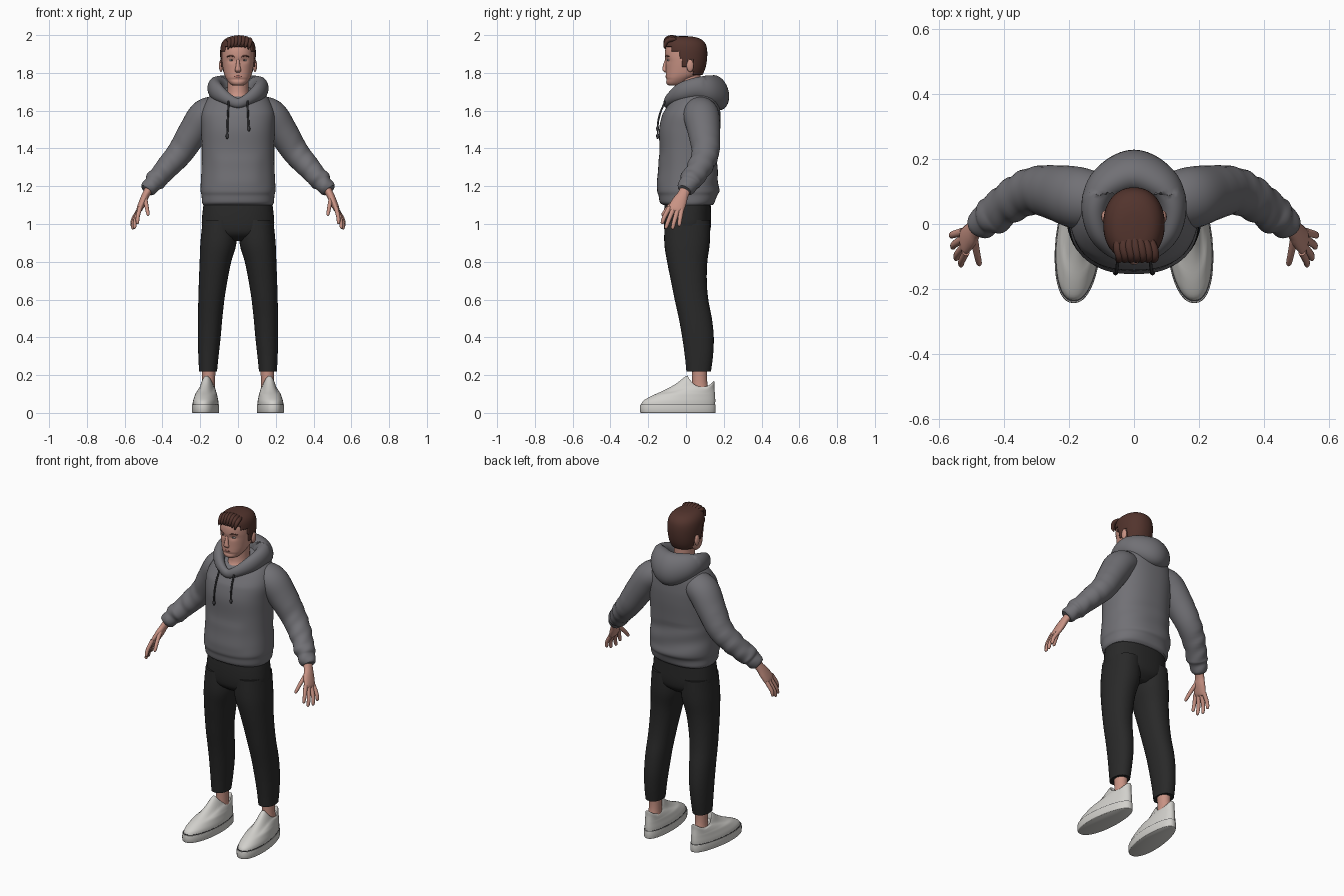
import bpy, bmesh, math
from mathutils import Vector

def mat(name, r, g, b):
    m = bpy.data.materials.new(name)
    m.diffuse_color = (r, g, b, 1)
    return m

GREY = mat("hoodie grey", 0.165, 0.163, 0.178)
BLACK = mat("trouser black", 0.022, 0.022, 0.022)
WHITE = mat("shoe off white", 0.64, 0.63, 0.60)
SKIN = mat("skin", 0.58, 0.29, 0.23)
HAIR = mat("hair brown", 0.085, 0.034, 0.026)
CORD = mat("cord dark grey", 0.045, 0.045, 0.05)
LIPS = mat("lips", 0.42, 0.16, 0.13)
EYE = mat("eye white", 0.6, 0.56, 0.53)

def smooth_rows(rows, k, closed):
    """Catmull-Rom resampling of section rows."""
    rows = [Vector(r) for r in rows]
    n, out = len(rows), []
    for i in range(n if closed else n - 1):
        if closed:
            p = [rows[(i + j) % n] for j in (-1, 0, 1, 2)]
        else:
            p = [rows[min(max(i + j, 0), n - 1)] for j in (-1, 0, 1, 2)]
        for s in range(k):
            t = s / k
            out.append(0.5 * (2 * p[1] + (p[2] - p[0]) * t
                       + (2 * p[0] - 5 * p[1] + 4 * p[2] - p[3]) * t * t
                       + (3 * p[1] - p[0] - 3 * p[2] + p[3]) * t ** 3))
    return out if closed else out + [rows[-1]]

def loft(name, rows, m, ref=None, n=28, k=4, e=2.0, closed=False,
         mirror=False, warp=None, keep=None):
    """Skin elliptical sections (cx, cy, cz, a, b); ref gives the a-axis of
    sections that follow the path, otherwise the sections lie flat."""
    rows = smooth_rows(rows, k, closed)
    bm, rings, cnt = bmesh.new(), [], len(rows)
    for i, r in enumerate(rows):
        c = Vector(r[:3])
        u, v = Vector((1, 0, 0)), Vector((0, 1, 0))
        if ref:
            lo, hi = (i - 1, (i + 1) % cnt) if closed else (max(i - 1, 0), min(i + 1, cnt - 1))
            t = (Vector(rows[hi][:3]) - Vector(rows[lo][:3])).normalized()
            u = Vector(ref)
            u = (u - u.dot(t) * t).normalized()
            v = t.cross(u)
        ring = []
        for j in range(n):
            w = math.tau * j / n
            cs, sn = math.cos(w), math.sin(w)
            p = c + u * (r[3] * math.copysign(abs(cs) ** (2 / e), cs)) \
                  + v * (r[4] * math.copysign(abs(sn) ** (2 / e), sn))
            ring.append(bm.verts.new(warp(p) if warp else p))
        rings.append(ring)
    for i in range(cnt if closed else cnt - 1):
        a, b = rings[i], rings[(i + 1) % cnt]
        for j in range(n):
            bm.faces.new((a[j], a[(j + 1) % n], b[(j + 1) % n], b[j]))
    if not closed:
        bm.faces.new(rings[0])
        bm.faces.new(rings[-1])
    bmesh.ops.recalc_face_normals(bm, faces=bm.faces)
    if keep:
        drop = [f for f in bm.faces if not keep(f.calc_center_median())]
        bmesh.ops.delete(bm, geom=drop, context='FACES')
    return finish(name, bm, m, mirror)

def finish(name, bm, m, mirror=False):
    me = bpy.data.meshes.new(name)
    bm.to_mesh(me)
    bm.free()
    me.materials.append(m)
    ob = bpy.data.objects.new(name, me)
    bpy.context.collection.objects.link(ob)
    if mirror:
        ob.modifiers.new("mirror", 'MIRROR').use_mirror_merge = False
    return ob

def ball(name, c, s, m, mirror=False):
    bm = bmesh.new()
    bmesh.ops.create_uvsphere(bm, u_segments=20, v_segments=12, radius=1)
    for v in bm.verts:
        v.co = Vector([c[i] + v.co[i] * s[i] for i in range(3)])
    return finish(name, bm, m, mirror)

def flat(z, x0, x1, y0, y1):
    """Flat section row from its extents."""
    return ((x0 + x1) / 2, (y0 + y1) / 2, z, (x1 - x0) / 2, (y1 - y0) / 2)

def sym(table):
    return [flat(z, -rx, rx, y0, y1) for z, rx, y0, y1 in table]

# --- Trousers: hips and mirrored legs
loft("hips", sym([(1.13, .178, -.11, .13), (1.06, .188, -.117, .132), (.99, .19, -.117, .132),
                  (.945, .16, -.105, .12), (.91, .07, -.06, .08)]), BLACK, n=40, e=2.3)
loft("trouser_leg", [flat(*r) for r in [
    (1.02, .01, .187, -.112, .128), (.9, .008, .199, -.115, .126), (.8, .036, .203, -.1, .113),
    (.7, .056, .207, -.08, .11), (.6, .072, .21, -.06, .118), (.5, .083, .212, -.038, .137),
    (.4, .092, .212, -.02, .147), (.3, .103, .21, -.006, .143), (.22, .111, .206, .002, .132)]],
    BLACK, n=32, e=2.2, mirror=True)
loft("ankle", [flat(.1, .12, .195, .03, .125), flat(.17, .122, .19, .033, .112),
               flat(.27, .115, .195, .03, .115)], SKIN, mirror=True)

# --- Shoes: egg-shaped sections, toes turned slightly out
def shoe_warp(p):
    x, y, z = p
    x *= 1 - .16 * min(max((y + .05) / .2, 0), 1)
    t = max(0, z - .1) / .09
    z -= t * (.045 * min(1, (x / .036) ** 2) + .028 * min(max(y / .15, 0), 1))
    return Vector((x + .167 - .077 * y, y, z))

loft("shoe_sole", sym([(0, .068, -.238, .154), (.006, .071, -.243, .157), (.04, .071, -.243, .157),
                       (.045, .069, -.24, .155)]), WHITE, n=44, k=2, e=2.3, mirror=True, warp=shoe_warp)
loft("shoe_seam", sym([(.0445, .0685, -.239, .1545), (.048, .0685, -.239, .1545)]),
     CORD, n=44, k=1, e=2.3, mirror=True, warp=shoe_warp)
loft("shoe_upper", sym([(.044, .068, -.237, .154), (.065, .066, -.225, .155), (.09, .06, -.182, .154),
                        (.12, .054, -.115, .152), (.155, .049, -.052, .15), (.195, .043, .0, .15),
                        (.192, .037, .012, .143), (.16, .034, .018, .135)]),
     WHITE, n=44, e=2.2, mirror=True, warp=shoe_warp)

# --- Hoodie body with gathered hem and soft front pocket
def torso_warp(p):
    x, y, z = p
    if y < -.05:
        w = 1 / (1 + math.exp((z - 1.355) * 90)) / (1 + math.exp((1.2 - z) * 90))
        y -= .007 * w / (1 + math.exp((abs(x) - .12) * 90))
    y += .003 * math.sin(z * 55 + x * 12) if z < 1.35 and y > 0 else 0
    z += max(0, z - 1.58) * y * 3
    return Vector((x, y, z))

loft("hoodie_body", sym([
    (1.1, .183, -.12, .142), (1.115, .19, -.138, .155), (1.15, .193, -.145, .163),
    (1.175, .198, -.152, .174), (1.22, .197, -.148, .172), (1.3, .193, -.14, .165),
    (1.4, .192, -.14, .172), (1.5, .194, -.142, .181), (1.58, .195, -.125, .182),
    (1.64, .172, -.1, .172), (1.68, .13, -.08, .14), (1.695, .085, -.062, .1)]),
    GREY, n=64, k=6, e=2.35, warp=torso_warp)

# --- Sleeves, bunched above the cuff
def sleeve_warp(p):
    f = min(max((p.x - .27) * 10, 0), 1)
    p.y += .004 * f * math.sin(75 * (p.x - p.z * .8))
    return p

loft("sleeve", [
    (.09, .07, 1.6, .08, .075), (.17, .08, 1.578, .095, .086), (.235, .095, 1.49, .086, .08),
    (.305, .103, 1.38, .073, .07), (.37, .075, 1.305, .066, .062), (.415, .042, 1.253, .06, .055),
    (.437, .025, 1.23, .062, .057), (.452, .014, 1.212, .049, .046), (.475, -.002, 1.187, .047, .044),
    (.483, -.007, 1.178, .038, .036)], GREY, ref=(0, 1, 0), n=32, k=6, mirror=True, warp=sleeve_warp)

# --- Hood resting around the neck and down the back
half = [(.06, -.08, 1.665, .032, .026), (.108, -.025, 1.698, .048, .034),
        (.12, .055, 1.718, .058, .042), (.085, .125, 1.71, .078, .056)]
hood = [(0, -.1, 1.64, .026, .02)] + half + [(0, .162, 1.695, .093, .066)] \
    + [(-r[0],) + r[1:] for r in reversed(half)]

def hood_warp(p):
    if p.y > .1:
        p.y -= (p.z - 1.69) * .15
    return p

loft("hood", hood, GREY, ref=(0, 0, 1), n=28, k=8, closed=True, warp=hood_warp)

# --- Drawstrings of unequal length
for side, low in ((-1, 1.465), (1, 1.505)):
    x = side * .052
    tag = "left" if side > 0 else "right"
    loft("drawstring_" + tag, [(x * .95, -.1, 1.668, .005, .005), (x, -.132, 1.6, .005, .005),
         (x * 1.06, -.148, 1.54, .005, .005), (x * 1.1, -.15, low, .005, .005)], CORD, ref=(1, 0, 0), n=10)
    ball("drawstring_tip_" + tag, (x * 1.1, -.15, low), (.008, .008, .015), CORD)

# --- Hands
Y = (0, 1, 0)
loft("palm", [(.462, .004, 1.2, .03, .024), (.488, -.016, 1.155, .03, .02), (.503, -.034, 1.12, .039, .02),
              (.521, -.053, 1.08, .042, .016), (.526, -.058, 1.066, .036, .01)], SKIN, ref=Y, n=20, mirror=True)
fingers = {"index": ((.517, -.086, 1.09), (.53, -.112, 1.042), (.533, -.128, 1.0)),
           "middle": ((.521, -.065, 1.083), (.543, -.092, 1.02), (.548, -.108, .975)),
           "ring": ((.524, -.044, 1.077), (.552, -.062, 1.015), (.558, -.072, .972)),
           "little": ((.526, -.024, 1.073), (.555, -.032, 1.025), (.563, -.036, .988)),
           "thumb": ((.492, -.045, 1.135), (.483, -.092, 1.088), (.475, -.127, 1.045))}
for name, (a, b, c) in fingers.items():
    a, b, c = Vector(a), Vector(b), Vector(c)
    loft("finger_" + name, [(*a, .013, .012), (*b, .0115, .0105), (*b.lerp(c, .8), .0095, .0085),
                            (*c, .003, .003)], SKIN, ref=Y, n=12, mirror=True)

# --- Neck and head with shallow eye sockets
loft("neck", sym([(1.6, .078, -.085, .09), (1.66, .066, -.068, .08), (1.7, .056, -.05, .075),
                  (1.8, .056, -.05, .078)]), SKIN)

def head_warp(p):
    if p.y < -.04:
        d = ((abs(p.x) - .034) / .02) ** 2 + ((p.z - 1.868) / .014) ** 2
        p.y += .008 * math.exp(-d)
        p.y += .005 * math.exp(-(p.x / .05) ** 2 - ((p.z - 1.765) / .008) ** 2)
    return p

loft("head", sym([
    (1.732, .022, -.088, -.045), (1.742, .042, -.102, -.005), (1.765, .06, -.107, .03),
    (1.79, .072, -.107, .07), (1.82, .079, -.107, .09), (1.855, .084, -.108, .1), (1.89, .086, -.112, .105),
    (1.93, .084, -.108, .1), (1.96, .07, -.09, .083), (1.98, .035, -.05, .045)]),
    SKIN, n=56, k=6, e=2.2, warp=head_warp)
loft("nose", [(0, -.1, 1.882, .007, .006), (0, -.108, 1.855, .009, .009), (0, -.113, 1.828, .013, .011),
              (0, -.112, 1.813, .017, .012), (0, -.105, 1.802, .01, .006)], SKIN, n=16)
ball("ear", (.09, .022, 1.838), (.011, .019, .033), SKIN, True)
ball("eye", (.034, -.09, 1.867), (.014, .009, .0055), EYE, True)
ball("iris", (.034, -.0965, 1.867), (.005, .0035, .005), CORD, True)
loft("eyebrow", [(.014, -.107, 1.884, .004, .003), (.036, -.102, 1.891, .005, .004),
                 (.058, -.086, 1.885, .003, .003)], HAIR, ref=(0, 0, 1), n=10, mirror=True)
ball("lips", (0, -.1, 1.781), (.025, .009, .007), LIPS)

# --- Short hair: shell trimmed along the hairline, plus a swept fringe
def hairline(p):
    for limit, z in ((-.075, 1.938), (-.03, 1.915), (-.018, 1.875), (.008, 1.835), (.04, 1.868)):
        if p.y < limit:
            return p.z > z
    return p.z > 1.79

shell = loft("hair", sym([
    (1.775, .072, -.08, .08), (1.82, .086, -.1, .101), (1.87, .093, -.112, .111), (1.92, .094, -.116, .112),
    (1.955, .087, -.113, .103), (1.978, .07, -.1, .08), (1.99, .045, -.075, .045),
    (1.994, .01, -.04, .01)]), HAIR, n=72, k=8, e=2.15, keep=hairline)
solid = shell.modifiers.new("thickness", 'SOLIDIFY')
solid.thickness, solid.offset = .012, -1

for i in range(7):
    x = -.054 + i * .018
    lift = .012 * (x / .054) ** 2
    loft(f"fringe_lock_{i}", [(x * .8, -.03, 1.984 - lift, .008, .005),
         (x + .004, -.07, 1.989 - lift, .014, .011), (x + .01, -.1, 1.981 - lift, .013, .012),
         (x + .006, -.112, 1.955 - lift, .009, .008), (x, -.108, 1.938 - lift, .003, .003)],
         HAIR, ref=(1, 0, 0), n=12)

# --- Smooth shading with crisp rims
for ob in bpy.context.collection.objects:
    ob.select_set(True)
    bpy.context.view_layer.objects.active = ob
bpy.ops.object.shade_smooth_by_angle(angle=math.radians(50))
